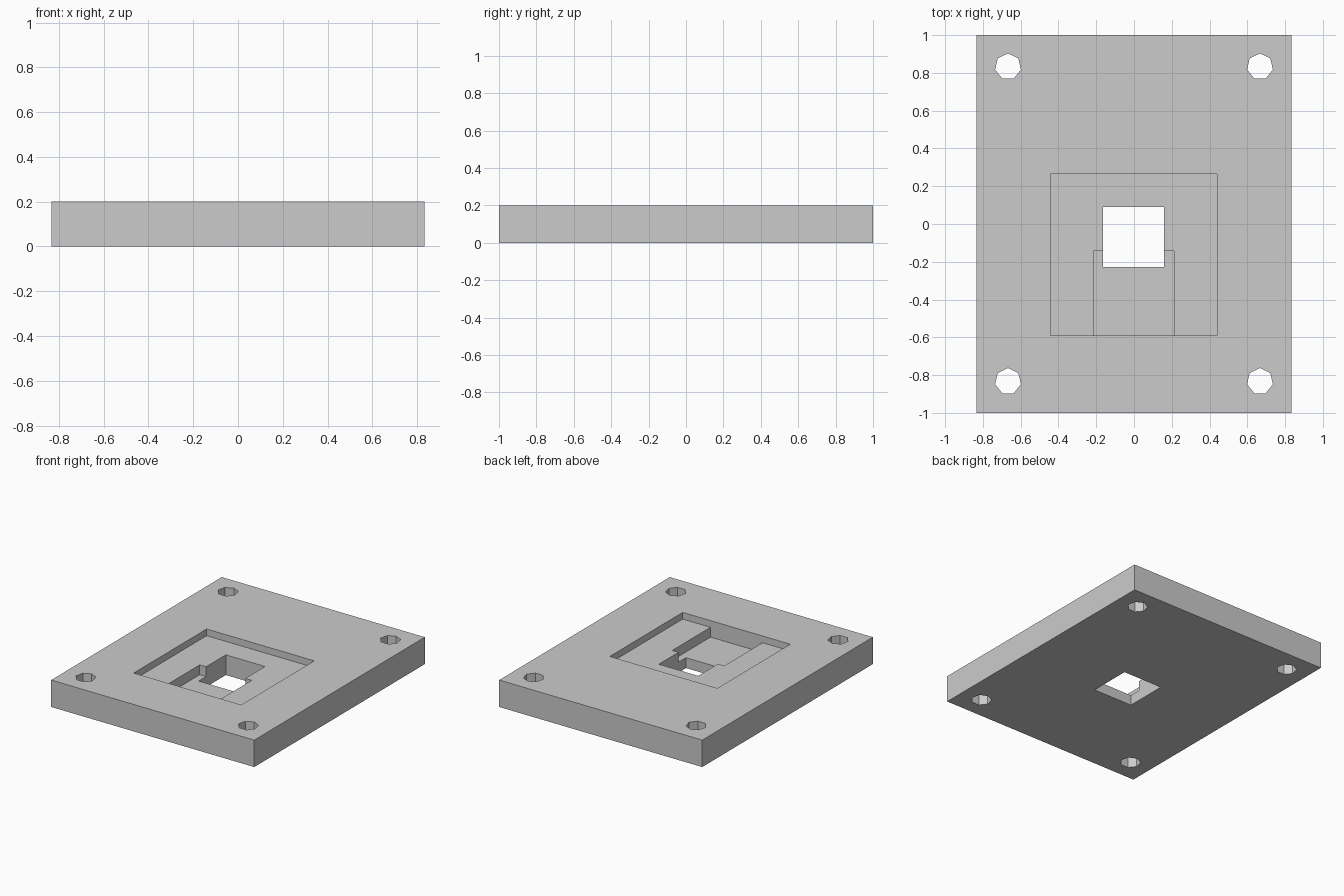
import bpy
import math

default = bpy.data.objects.get("Cube")
if default:
    bpy.data.objects.remove(default, do_unlink=True)

WIDTH, LENGTH, HEIGHT = 1.667, 2.0, 0.2
ABOVE, BELOW = 0.3, -0.1

grey = bpy.data.materials.new("light grey")
grey.use_nodes = True
grey.diffuse_color = (0.6, 0.6, 0.6, 1)
grey.node_tree.nodes["Principled BSDF"].inputs["Base Color"].default_value = grey.diffuse_color


def box(name, x0, x1, y0, y1, z0, z1):
    """Axis-aligned box between two corners."""
    bpy.ops.mesh.primitive_cube_add(
        size=1, location=((x0 + x1) / 2, (y0 + y1) / 2, (z0 + z1) / 2))
    obj = bpy.context.object
    obj.name = name
    obj.scale = (x1 - x0, y1 - y0, z1 - z0)
    bpy.ops.object.transform_apply(location=True, rotation=False, scale=True)
    obj.data.materials.append(grey)
    return obj


def screw_hole(x, y):
    """Seven-sided through hole with one corner pointing to the back."""
    bpy.ops.mesh.primitive_cylinder_add(
        vertices=7, radius=0.07, depth=0.6, location=(x, y, HEIGHT / 2))
    obj = bpy.context.object
    # The first corner of the primitive lies on +y
    obj.name = "screw_hole_cutter"
    obj.data.materials.append(grey)
    return obj


def cut(target, cutter):
    """Subtract the cutter and discard it."""
    mod = target.modifiers.new("cut", "BOOLEAN")
    mod.operation = "DIFFERENCE"
    mod.solver = "EXACT"
    mod.object = cutter
    cutter.hide_render = True
    bpy.ops.object.select_all(action="DESELECT")
    bpy.context.view_layer.objects.active = target
    target.select_set(True)
    bpy.ops.object.modifier_apply(modifier=mod.name)
    bpy.data.objects.remove(cutter, do_unlink=True)


# Base slab
plate = box("mounting_plate", -WIDTH / 2, WIDTH / 2, -LENGTH / 2, LENGTH / 2, 0, HEIGHT)

# Shallow recess, deeper channel at its front, and the square window
cut(plate, box("recess_cutter", -0.443, 0.44, -0.59, 0.265, 0.15, ABOVE))
cut(plate, box("channel_cutter", -0.215, 0.212, -0.59, -0.142, 0.077, ABOVE))
cut(plate, box("window_cutter", -0.163, 0.16, -0.228, 0.09, BELOW, ABOVE))

# Corner screw holes
for sx in (-1, 1):
    for sy in (-1, 1):
        cut(plate, screw_hole(sx * 0.667, sy * 0.833))

plate.data.materials.clear()
plate.data.materials.append(grey)
for face in plate.data.polygons:
    face.material_index = 0
    face.use_smooth = False
